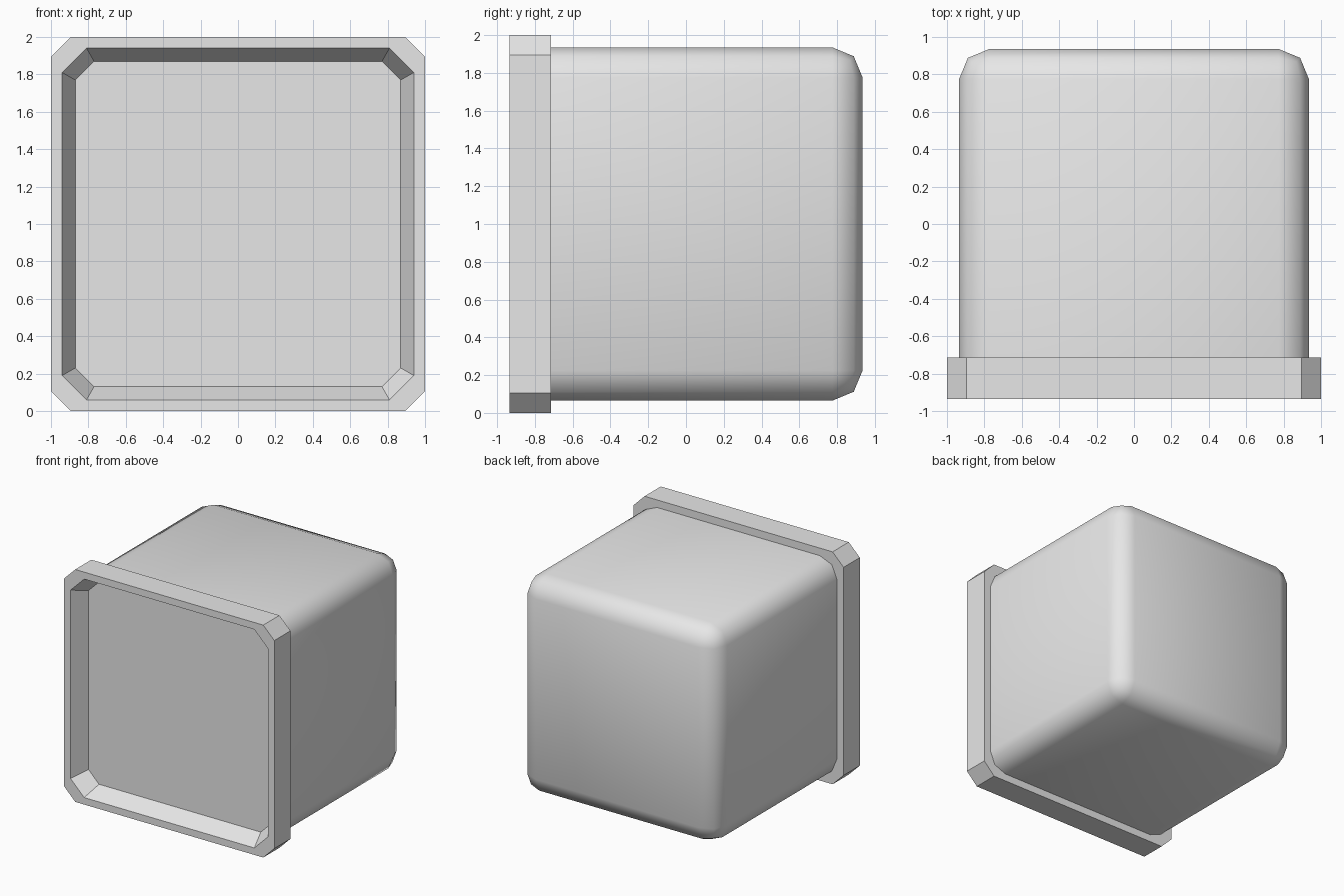
import bpy, bmesh, math

if "Cube" in bpy.data.objects:
    bpy.data.objects.remove(bpy.data.objects["Cube"])

grey = bpy.data.materials.new("light grey")
grey.diffuse_color = (0.8, 0.8, 0.8, 1)
grey.use_nodes = True
grey.node_tree.nodes["Principled BSDF"].inputs["Base Color"].default_value = grey.diffuse_color


def finish(bm, name):
    bmesh.ops.recalc_face_normals(bm, faces=bm.faces)
    mesh = bpy.data.meshes.new(name)
    bm.to_mesh(mesh)
    bm.free()
    mesh.materials.append(grey)
    obj = bpy.data.objects.new(name, mesh)
    bpy.context.collection.objects.link(obj)
    return obj


def octagon(bm, half, cut, y):
    """Square ring with cut corners, facing along y."""
    a, b = half, half - cut
    pts = [(b, a), (a, b), (a, -b), (b, -a), (-b, -a), (-a, -b), (-a, b), (-b, a)]
    return [bm.verts.new((x, y, 1 + z)) for x, z in pts]


# Rounded box body, open where it meets the rim
FRONT, BACK, HALF = -0.715, 0.935, 0.935
bm = bmesh.new()
bmesh.ops.create_cube(bm, size=2)
for v in bm.verts:
    v.co = (v.co.x * HALF, BACK if v.co.y > 0 else FRONT, 1 + v.co.z * HALF)
edges = [e for e in bm.edges if any(v.co.y > 0 for v in e.verts)]
bmesh.ops.bevel(bm, geom=edges, offset=0.16, offset_type='OFFSET', segments=2,
                profile=0.5, affect='EDGES', clamp_overlap=True)
front = [f for f in bm.faces if all(abs(v.co.y - FRONT) < 1e-4 for v in f.verts)]
bmesh.ops.delete(bm, geom=front, context='FACES')
body = finish(bm, "body")
bpy.context.view_layer.objects.active = body
body.select_set(True)
bpy.ops.object.shade_smooth_by_angle(angle=math.radians(50))

# Rim with a tapered recess and a flat front panel: (half size, corner cut, y)
sections = [(0.92, 0.13, FRONT), (1.0, 0.105, FRONT), (1.0, 0.105, -0.935),
            (0.94, 0.13, -0.935), (0.87, 0.10, -0.79)]
bm = bmesh.new()
rings = [octagon(bm, *s) for s in sections]
for r, s in zip(rings, rings[1:]):
    for i in range(8):
        j = (i + 1) % 8
        bm.faces.new((r[i], r[j], s[j], s[i]))
bm.faces.new(rings[-1])
finish(bm, "rim_and_front_panel")
